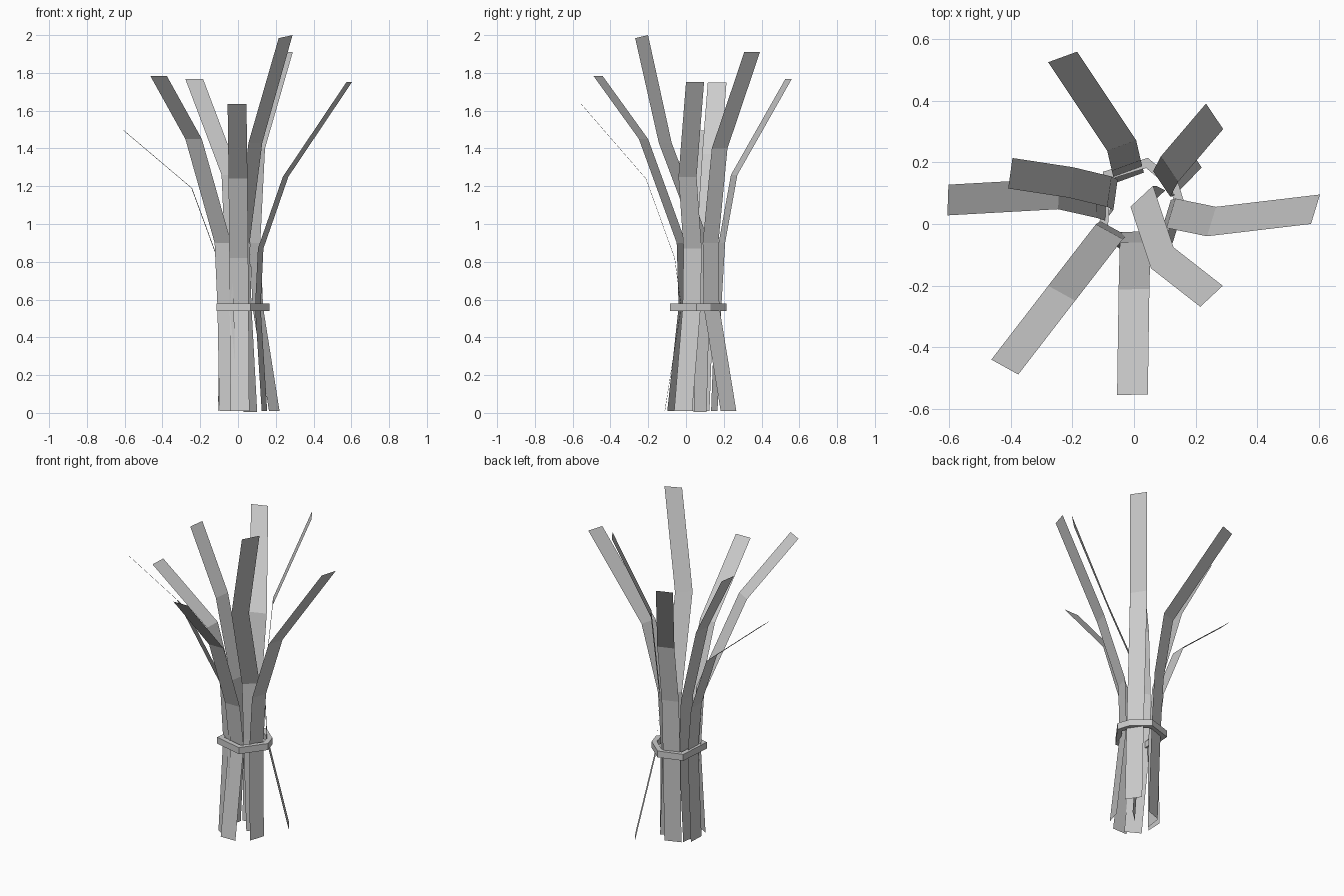
import bpy, bmesh, math
from mathutils import Vector


def make_object(name, bm):
    mesh = bpy.data.meshes.new(name)
    bm.to_mesh(mesh)
    bm.free()
    obj = bpy.data.objects.new(name, mesh)
    bpy.context.collection.objects.link(obj)
    return obj


def blade(name, angle, path, width=0.1, tip_tilt=0.0):
    """Flat folded strip following a centre path; angle gives its width direction."""
    a = math.radians(angle)
    side = Vector((math.cos(a), math.sin(a), 0)) * width / 2
    bm = bmesh.new()
    rows = []
    for i, p in enumerate(path):
        lift = Vector((0, 0, tip_tilt if i == len(path) - 1 else 0))
        rows.append((bm.verts.new(Vector(p) - side - lift),
                     bm.verts.new(Vector(p) + side + lift)))
    for (a0, b0), (a1, b1) in zip(rows, rows[1:]):
        bm.faces.new((a0, b0, b1, a1))
    return make_object(name, bm)


# Blades: base, waist, lower bend, upper bend, tip
blade("blade_back_left", 20, [(-0.015, 0.15, 0.01), (-0.02, 0.17, 0.56),
      (-0.025, 0.19, 0.90), (-0.04, 0.255, 1.26), (-0.232, 0.543, 1.768)])
blade("blade_back_right", -56, [(0.192, 0.225, 0.01), (0.105, 0.135, 0.56),
      (0.09, 0.13, 0.90), (0.115, 0.178, 1.40), (0.262, 0.35, 1.91)])
blade("blade_right", 73, [(0.14, -0.015, 0.01), (0.105, 0.03, 0.56),
      (0.12, 0.035, 0.87), (0.252, 0.008, 1.25), (0.59, 0.048, 1.753)])
blade("blade_front_right", 43, [(0.065, 0.075, 0.005), (0.035, 0.09, 0.56),
      (0.025, 0.09, 0.90), (0.092, -0.11, 1.43), (0.252, -0.235, 1.992)], tip_tilt=0.008)
blade("blade_front", 1, [(0.01, -0.112, 0.01), (0.006, -0.025, 0.56),
      (0.004, -0.06, 0.82), (0.0, -0.212, 1.24), (-0.005, -0.555, 1.635)])
blade("blade_front_left", -29, [(-0.055, -0.075, 0.01), (-0.065, -0.015, 0.56),
      (-0.08, -0.025, 0.90), (-0.235, -0.225, 1.45), (-0.42, -0.465, 1.783)])
blade("blade_left", 88, [(-0.105, 0.05, 0.01), (-0.09, 0.06, 0.56),
      (-0.12, 0.07, 0.85), (-0.245, 0.098, 1.19), (-0.605, 0.078, 1.495)])
blade("blade_left_tall", 82, [(-0.075, 0.075, 0.01), (-0.06, 0.095, 0.56),
      (-0.08, 0.105, 0.90), (-0.205, 0.135, 1.37), (-0.402, 0.165, 1.75)])

# Faceted tie band around the waist
outline = [(-0.115, -0.04), (0.065, -0.085), (0.168, 0.055),
           (0.145, 0.13), (0.045, 0.215), (-0.1, 0.17)]
centre = Vector((0.02, 0.065))
bm = bmesh.new()
rings = []
for scale, z in ((1, 0.54), (1, 0.58), (0.78, 0.58), (0.78, 0.54)):
    ring = []
    for p in outline:
        q = centre + (Vector(p) - centre) * scale
        ring.append(bm.verts.new((q.x, q.y, z)))
    rings.append(ring)
n = len(outline)
for r in range(4):
    lo, hi = rings[r], rings[(r + 1) % 4]
    for i in range(n):
        j = (i + 1) % n
        bm.faces.new((lo[i], lo[j], hi[j], hi[i]))
make_object("tie_band", bm)
